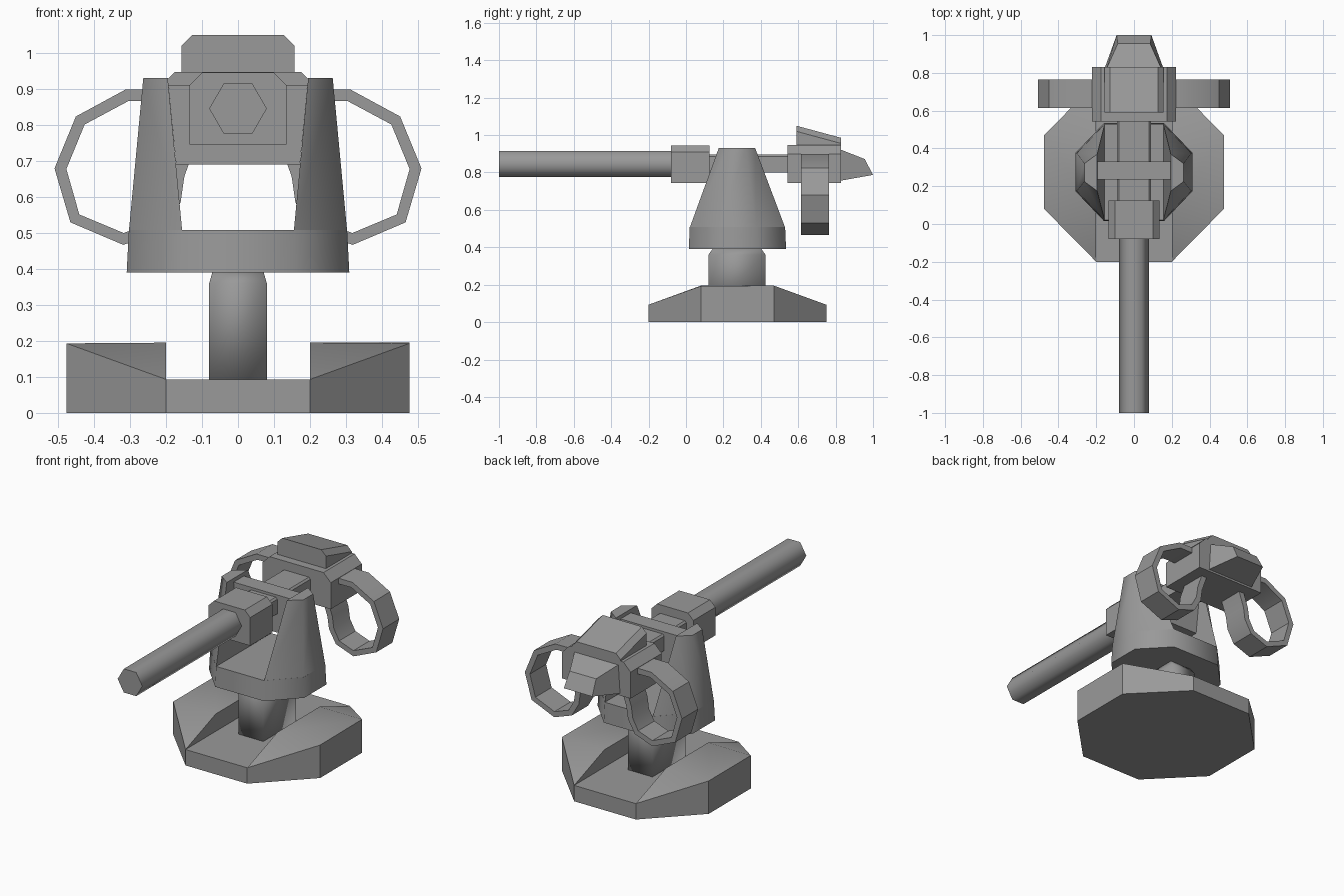
import bpy, bmesh, math
from mathutils import Vector

cube = bpy.data.objects.get("Cube")
if cube:
    bpy.data.objects.remove(cube, do_unlink=True)

grey = bpy.data.materials.new("gunmetal grey")
grey.use_nodes = True
colour = (0.32, 0.32, 0.32, 1)
grey.diffuse_color = colour
grey.node_tree.nodes["Principled BSDF"].inputs["Base Color"].default_value = colour


def loft(name, sections, smooth=30):
    """Skin matching cross-sections and cap both ends."""
    bm = bmesh.new()
    rings = [[bm.verts.new(p) for p in s] for s in sections]
    for a, b in zip(rings, rings[1:]):
        for i in range(len(a)):
            j = (i + 1) % len(a)
            bm.faces.new((a[i], a[j], b[j], b[i]))
    bm.faces.new(rings[0])
    bm.faces.new(rings[-1])
    bmesh.ops.recalc_face_normals(bm, faces=bm.faces)
    mesh = bpy.data.meshes.new(name)
    bm.to_mesh(mesh)
    bm.free()
    mesh.materials.append(grey)
    obj = bpy.data.objects.new(name, mesh)
    bpy.context.collection.objects.link(obj)
    bpy.ops.object.select_all(action='DESELECT')
    obj.select_set(True)
    bpy.context.view_layer.objects.active = obj
    bpy.ops.object.shade_smooth_by_angle(angle=math.radians(smooth))
    return obj


def along_y(profile, y):
    return [(x, y, z) for x, z in profile]


def along_x(profile, x):
    return [(x, y, z) for y, z in profile]


def rect(hx, y0, y1, z):
    return [(-hx, y0, z), (hx, y0, z), (hx, y1, z), (-hx, y1, z)]


def chamfered(hx, z0, z1, c):
    """Box section with cut top corners."""
    return [(-hx, z0), (hx, z0), (hx, z1 - c), (hx - c, z1), (c - hx, z1), (-hx, z1 - c)]


# Octagonal base with a flat central channel
octagon = [(-.2, -.2), (.2, -.2), (.476, .08), (.476, .47),
           (.2, .75), (-.2, .75), (-.476, .47), (-.476, .08)]
channel = [(-.2, 0), (.2, 0), (.2, .093), (-.2, .093)]
loft("base_channel", [along_y(channel, -.2), along_y(channel, .75)])

# Raised shoulders either side of the channel
for side, s in (("left", 1), ("right", -1)):
    inner = [(-.2, 0), (-.2, .093), (.08, .195), (.47, .195), (.75, .093), (.75, 0)]
    outer = [(.08, 0), (.08, .193), (.08, .195), (.47, .195), (.47, .193), (.47, 0)]
    shoulder = loft(side + "_base_shoulder", [along_x(inner, .2 * s), along_x(outer, .476 * s)])
    bm = bmesh.new()
    bm.from_mesh(shoulder.data)
    bmesh.ops.remove_doubles(bm, verts=bm.verts, dist=.004)
    bm.to_mesh(shoulder.data)
    bm.free()

# Post
loft("post", [rect(.08, .12, .425, .09), rect(.08, .12, .425, .36),
              rect(.07, .145, .4, .395)], 95)

# Cradle base
def cradle_ring(f, z):
    half = [(.155, -.255), (.303, -.1), (.303, .1), (.155, .255)]
    pts = half + [(-x, -y) for x, y in half]
    return [(x * f, .275 + y * f, z) for x, y in pts]

loft("cradle_base", [cradle_ring(1.02, .39), cradle_ring(1, .508)], 50)

# Cradle arms
for side, s in (("left", 1), ("right", -1)):
    low = [(.155, .02), (.303, .175), (.303, .375), (.155, .53)]
    high = [(.195, .175), (.263, .225), (.263, .32), (.195, .37)]
    loft(side + "_cradle_arm", [[(x * s, y, .505) for x, y in low],
                                [(x * s, y, .93) for x, y in high]], 50)

# Cross block between the arms
loft("cross_block", [rect(.172, .235, .33, .69), rect(.193, .235, .33, .91)])

# Barrel, collar and receiver
hexagon = [(.08 * math.cos(math.radians(a)), .845 + .08 * math.sin(math.radians(a)))
           for a in range(0, 360, 60)]
loft("barrel", [along_y(hexagon, -1), along_y(hexagon, -.07)], 65)
collar = chamfered(.135, .745, .945, .035)
loft("barrel_collar", [along_y(collar, -.08), along_y(collar, .125)])
receiver = chamfered(.09, .8, .895, .01)
loft("receiver", [along_y(receiver, .11), along_y(receiver, .56)])

# Rear housing
housing = chamfered(.222, .745, .947, .047)
loft("rear_housing", [along_y(housing, .542), along_y(housing, .83)])

# Sloped sight cover
loft("sight_cover", [along_y(chamfered(.157, .93, 1.05, .03), .59),
                     along_y(chamfered(.157, .93, .985, .03), .83)])

# Tapered rear snout
def snout(hx, y_low, y_high, z0, z1):
    return [(-hx, y_low, z0), (hx, y_low, z0), (hx * .93, y_high, z1), (-hx * .93, y_high, z1)]

loft("rear_snout", [snout(.157, .82, .82, .755, .925),
                    snout(.092, 1, .955, .787, .872)])

# Loop handles: a flat band swept along a bent path
path = [Vector(p) for p in ((.2, .882), (.308, .882), (.438, .812), (.493, .678), (.453, .54),
                            (.318, .483), (.215, .52), (.175, .59), (.165, .66), (.13, .76))]
for side, s in (("left", 1), ("right", -1)):
    sections = []
    for i, p in enumerate(path):
        a = (p - path[max(i - 1, 0)]).normalized()
        b = (path[min(i + 1, len(path) - 1)] - p).normalized()
        t = (a + b).normalized()
        n = Vector((-t.y, t.x)) * .0165
        q, r = p + n, p - n
        sections.append([(q.x * s, .615, q.y), (q.x * s, .765, q.y),
                         (r.x * s, .765, r.y), (r.x * s, .615, r.y)])
    loft(side + "_handle", sections)
